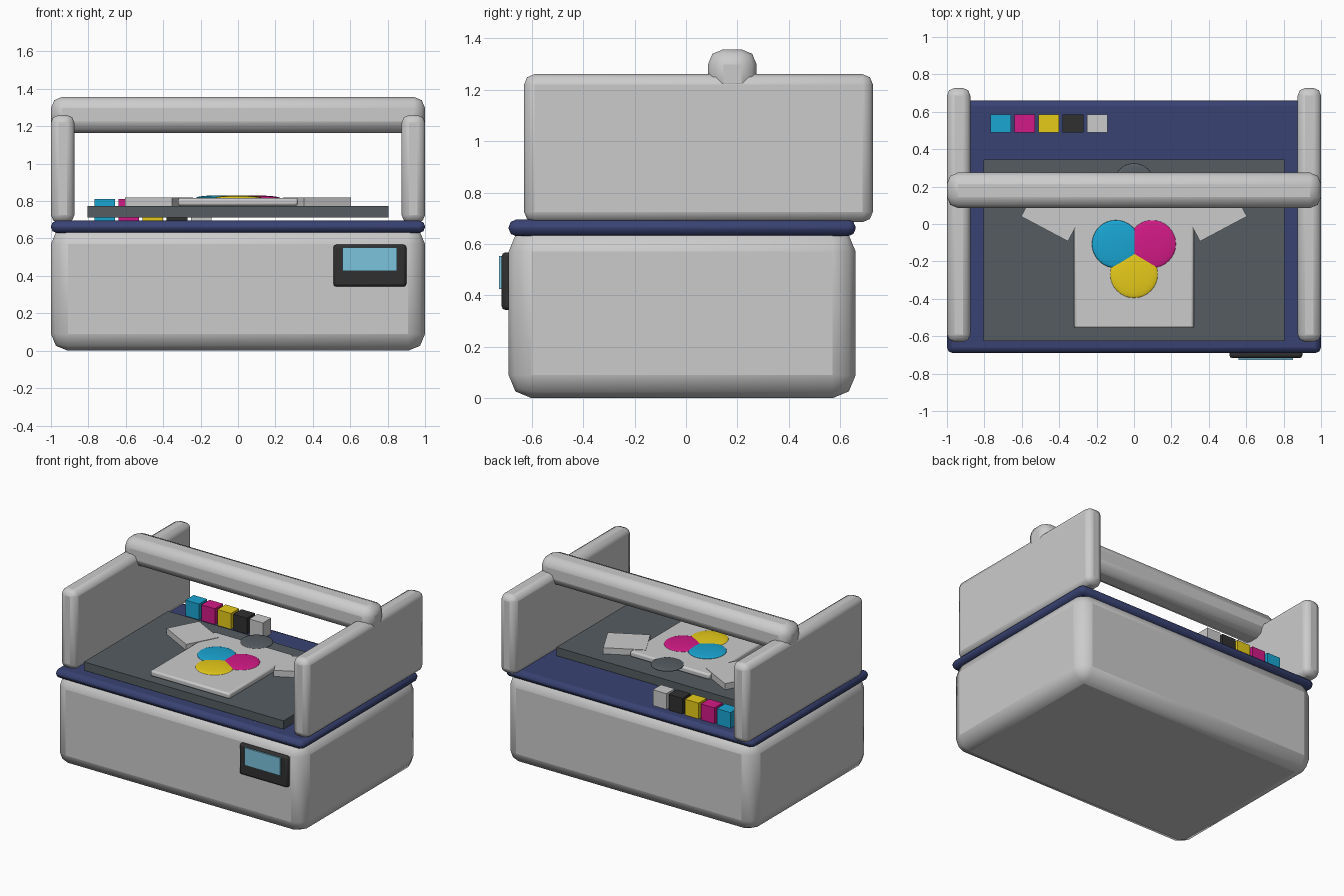
import bpy
from math import radians

if "Cube" in bpy.data.objects:
    bpy.data.objects.remove(bpy.data.objects["Cube"])


def paint(obj, color):
    if color:
        name = "paint_%02d_%02d_%02d" % tuple(int(c * 99) for c in color)
        mat = bpy.data.materials.get(name) or bpy.data.materials.new(name)
        mat.diffuse_color = (*color, 1)
        mat.use_nodes = True
        mat.node_tree.nodes["Principled BSDF"].inputs["Base Color"].default_value = mat.diffuse_color
        obj.data.materials.append(mat)


def box(name, x, y, z, bevel=0, color=None, turn=0, segments=2):
    """Box spanning the given (min, max) ranges, with rounded edges."""
    spans = (x, y, z)
    bpy.ops.mesh.primitive_cube_add(size=1, location=[(a + b) / 2 for a, b in spans])
    obj = bpy.context.object
    obj.name = name
    obj.scale = [b - a for a, b in spans]
    bpy.ops.object.transform_apply(location=False, rotation=False, scale=True)
    obj.rotation_euler.z = radians(turn)
    if bevel:
        mod = obj.modifiers.new("rounding", 'BEVEL')
        mod.width = bevel
        mod.segments = segments
        bpy.ops.object.shade_smooth_by_angle(angle=radians(50))
    paint(obj, color)
    return obj


def blob(name, x, y, z, radius, height, color):
    """Flattened sphere."""
    bpy.ops.mesh.primitive_uv_sphere_add(segments=32, ring_count=16, radius=1, location=(x, y, z))
    obj = bpy.context.object
    obj.name = name
    obj.scale = (radius, radius, height)
    bpy.ops.object.transform_apply(location=False, rotation=False, scale=True)
    bpy.ops.object.shade_smooth()
    paint(obj, color)


CYAN, MAGENTA, YELLOW = (0.01, 0.38, 0.65), (0.65, 0.01, 0.24), (0.8, 0.6, 0.01)
BLACK, NAVY, SLATE = (0.03, 0.03, 0.03), (0.04, 0.055, 0.17), (0.09, 0.107, 0.12)
SCREEN = (0.2, 0.55, 0.72)

# Body and trim deck
box("base", (-1, 1), (-0.69, 0.66), (0, 0.66), 0.09)
box("deck", (-1, 1), (-0.69, 0.66), (0.63, 0.695), 0.03, NAVY)

# Side walls and the gantry bar across them
for side, x in (("left", (-1, -0.875)), ("right", (0.875, 1))):
    box(side + "_wall", x, (-0.63, 0.727), (0.685, 1.26), 0.04)
box("gantry_bar", (-1, 1), (0.085, 0.275), (1.165, 1.357), 0.06)

# Control panel
box("control_panel", (0.51, 0.90), (-0.717, -0.67), (0.343, 0.567), 0.015, BLACK)
box("panel_screen", (0.56, 0.85), (-0.727, -0.70), (0.425, 0.553), 0, SCREEN)

# Ink cartridges
for i, color in enumerate((CYAN, MAGENTA, YELLOW, BLACK, None)):
    cx = -0.713 + 0.129 * i
    box("ink_cartridge_%d" % (i + 1), (cx - 0.055, cx + 0.055), (0.49, 0.585), (0.69, 0.81), 0, color)

# Platen
box("platen", (-0.805, 0.805), (-0.625, 0.345), (0.713, 0.775), 0, SLATE)

# Garment lying on the platen
box("shirt_body", (-0.32, 0.32), (-0.557, 0.19), (0.775, 0.817), 0.012)
for side, s in (("left", -1), ("right", 1)):
    cx = 0.422 * s
    box(side + "_sleeve", (cx - 0.142, cx + 0.142), (-0.04, 0.20), (0.775, 0.82), 0, None, 28 * s)
blob("collar", 0, 0.215, 0.815, 0.11, 0.014, SLATE)

# Printed ink spots
blob("cyan_spot", -0.097, -0.107, 0.817, 0.128, 0.014, CYAN)
blob("magenta_spot", 0.097, -0.107, 0.816, 0.128, 0.014, MAGENTA)
blob("yellow_spot", 0, -0.268, 0.816, 0.128, 0.014, YELLOW)
